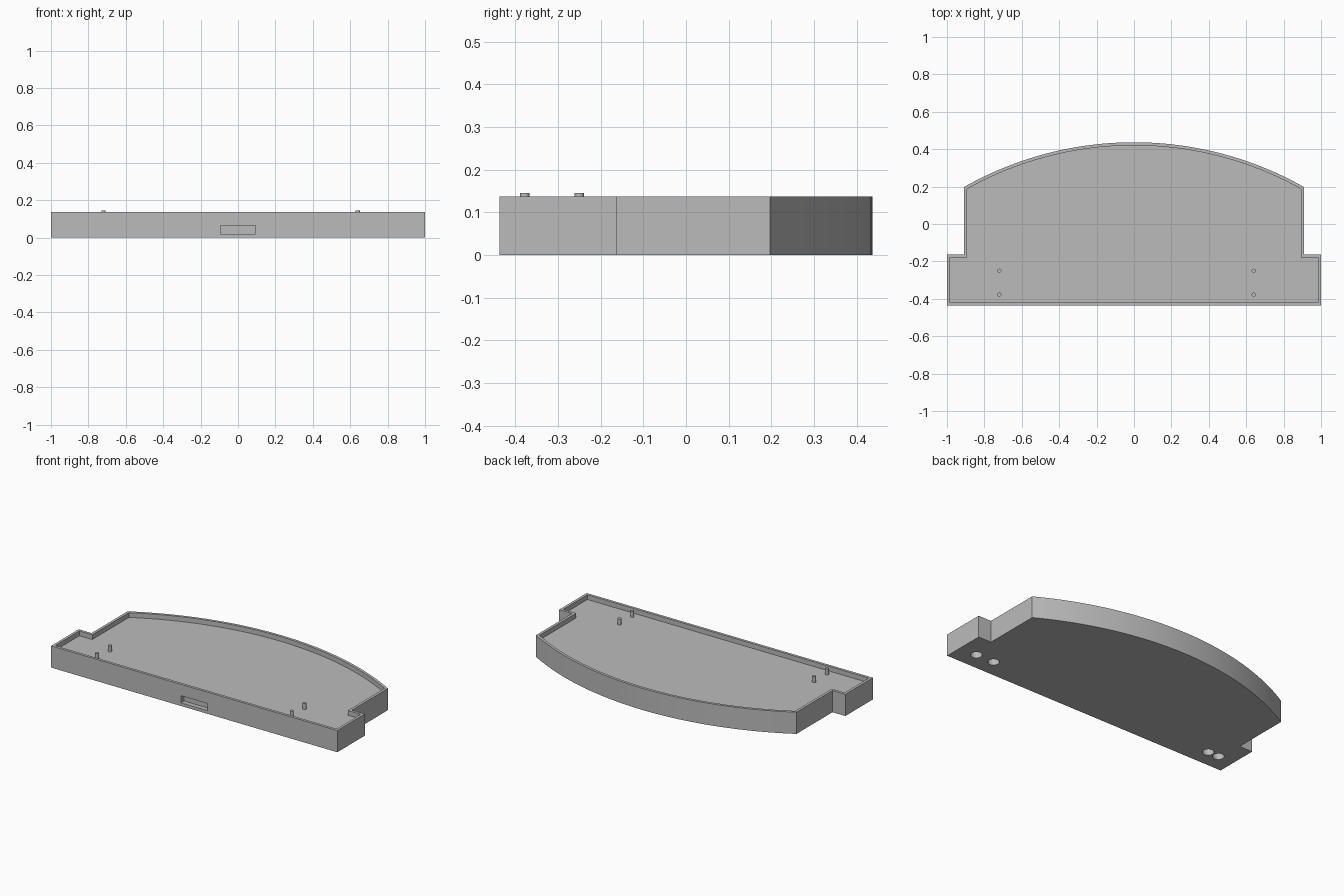
import bpy
import bmesh
from math import sqrt, asin, sin, cos, radians

HEIGHT, FLOOR, WALL = 0.137, 0.107, 0.017
FRONT, BACK = -0.437, 0.437
STEP_Y, SHOULDER_Y, BODY_X = -0.162, 0.197, 0.91

cube = bpy.data.objects.get("Cube")
if cube:
    bpy.data.objects.remove(cube, do_unlink=True)

grey = bpy.data.materials.new("plain grey")
grey.use_nodes = True
colour = (0.5, 0.5, 0.5, 1)
grey.diffuse_color = colour
grey.node_tree.nodes["Principled BSDF"].inputs["Base Color"].default_value = colour


def outline(inset=0.0, segments=48):
    """Stepped plan with a bowed back, shrunk evenly by inset."""
    sagitta = BACK - SHOULDER_Y
    radius = (BODY_X ** 2 + sagitta ** 2) / (2 * sagitta)
    centre_y = BACK - radius
    r, x, w = radius - inset, BODY_X - inset, 1 - inset
    end = asin(x / r)
    arc = []
    for i in range(segments + 1):
        a = end * (1 - 2 * i / segments)
        arc.append((r * sin(a), centre_y + r * cos(a)))
    f, s = FRONT + inset, STEP_Y - inset
    return [(-w, f), (w, f), (w, s), (x, s)] + arc + [(-x, s), (-w, s)]


def finish(name, bm):
    bmesh.ops.recalc_face_normals(bm, faces=bm.faces)
    mesh = bpy.data.meshes.new(name)
    bm.to_mesh(mesh)
    bm.free()
    mesh.materials.append(grey)
    obj = bpy.data.objects.new(name, mesh)
    bpy.context.collection.objects.link(obj)
    return obj


def prism(name, points, z0, z1):
    bm = bmesh.new()
    face = bm.faces.new([bm.verts.new((x, y, z0)) for x, y in points])
    ext = bmesh.ops.extrude_face_region(bm, geom=[face])
    top = [v for v in ext["geom"] if isinstance(v, bmesh.types.BMVert)]
    bmesh.ops.translate(bm, verts=top, vec=(0, 0, z1 - z0))
    return finish(name, bm)


def disc(name, x, y, r, z0, z1, sides=24):
    step = radians(360) / sides
    ring = [(x + r * cos(i * step), y + r * sin(i * step)) for i in range(sides)]
    return prism(name, ring, z0, z1)


def smooth(obj):
    bpy.ops.object.select_all(action="DESELECT")
    obj.select_set(True)
    bpy.context.view_layer.objects.active = obj
    bpy.ops.object.shade_smooth_by_angle(angle=radians(25))


# Tray body with a shallow recess on top
tray = prism("tray_body", outline(), 0, HEIGHT)
cutters = [prism("recess_cutter", outline(WALL), FLOOR, HEIGHT + 0.1)]

# Pocket in the front wall
w, depth = 0.094, 0.03
pocket = [(-w, FRONT - 0.1), (w, FRONT - 0.1), (w, FRONT + depth), (-w, FRONT + depth)]
cutters.append(prism("front_pocket_cutter", pocket, 0.02, 0.065))

# Round sockets underneath
for x in (-0.89, -0.815, 0.755, 0.88):
    cutters.append(disc("socket_cutter", x, -0.325, 0.033, -0.1, 0.04, 32))

for cutter in cutters:
    cutter.hide_render = True
    mod = tray.modifiers.new(cutter.name, "BOOLEAN")
    mod.operation = "DIFFERENCE"
    mod.solver = "EXACT"
    mod.object = cutter
    bpy.context.view_layer.objects.active = tray
    bpy.ops.object.modifier_apply(modifier=mod.name)
    bpy.data.objects.remove(cutter, do_unlink=True)
smooth(tray)

# Locating pegs standing on the recess floor
for side, x in (("right", -0.72), ("left", 0.64)):
    for place, y in (("front", -0.378), ("back", -0.25)):
        smooth(disc(f"{side}_{place}_peg", x, y, 0.011, FLOOR - 0.005, 0.145))
